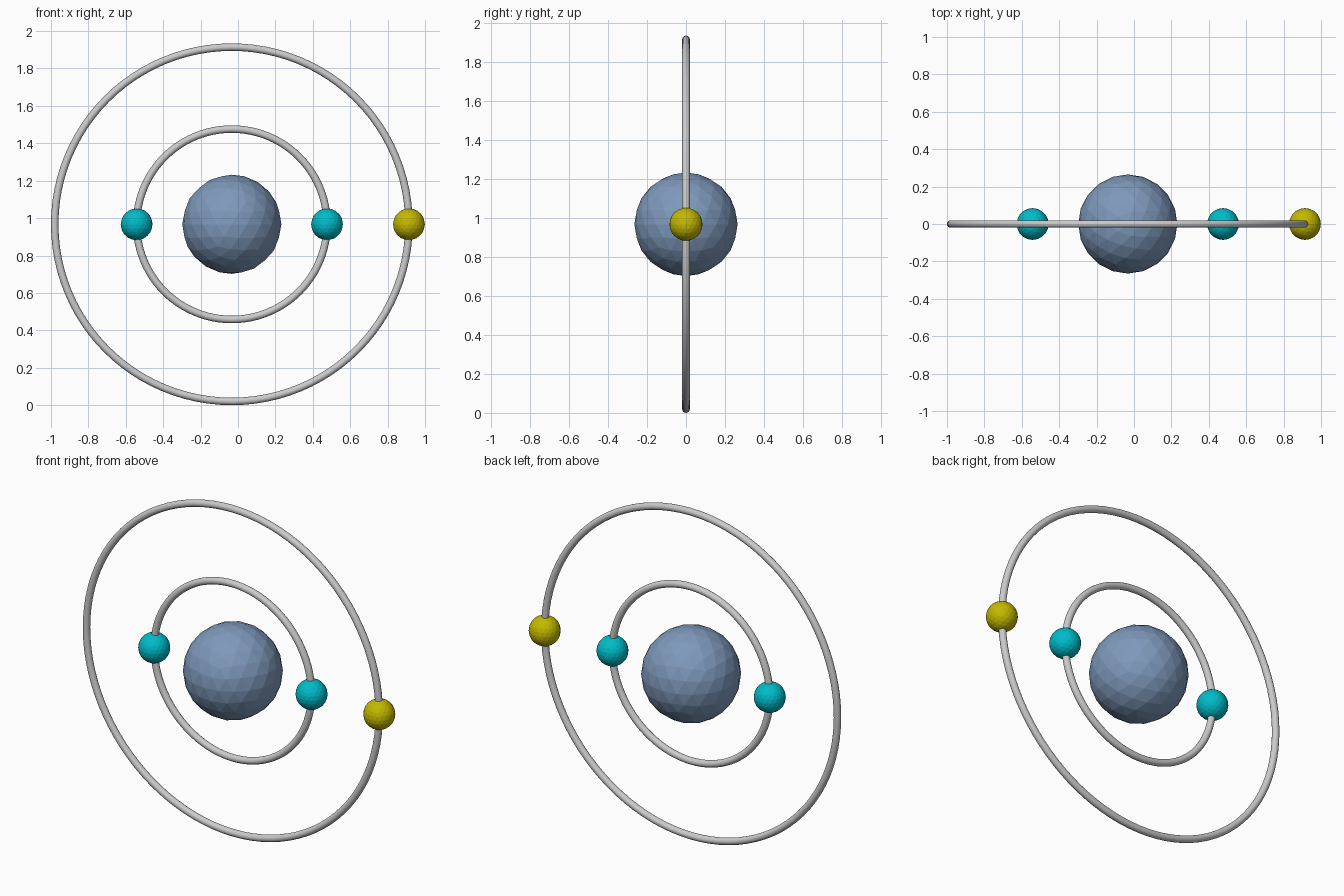
import bpy, math

if "Cube" in bpy.data.objects:
    bpy.data.objects.remove(bpy.data.objects["Cube"])

CX, CZ = -0.033, 0.967      # nucleus centre
TUBE = 0.02
R_IN, R_OUT = 0.509, 0.947  # orbit radii


def material(name, color):
    m = bpy.data.materials.new(name)
    m.diffuse_color = (*color, 1)
    m.use_nodes = True
    m.node_tree.nodes["Principled BSDF"].inputs["Base Color"].default_value = m.diffuse_color
    return m


def ball(name, x, radius, mat, subdivisions=3):
    bpy.ops.mesh.primitive_ico_sphere_add(subdivisions=subdivisions, radius=radius,
                                          location=(x, 0, CZ))
    ob = bpy.context.object
    ob.name = name
    ob.data.materials.append(mat)


def orbit(name, radius):
    bpy.ops.mesh.primitive_torus_add(major_radius=radius, minor_radius=TUBE,
                                     major_segments=96, minor_segments=16,
                                     location=(CX, 0, CZ),
                                     rotation=(math.pi / 2, 0, 0))
    bpy.context.object.name = name
    bpy.ops.object.shade_smooth()


blue = material("blue", (0.21, 0.32, 0.50))
cyan = material("cyan", (0.0, 0.50, 0.58))
yellow = material("yellow", (0.55, 0.48, 0.0))

# Nucleus
ball("nucleus", CX, 0.265, blue)

# Orbit rings
orbit("inner_orbit", R_IN)
orbit("outer_orbit", R_OUT)

# Electrons riding on the rings
for side, label in ((-1, "left"), (1, "right")):
    ball("inner_electron_" + label, CX + side * R_IN, 0.085, cyan)
ball("outer_electron", CX + R_OUT, 0.085, yellow)
